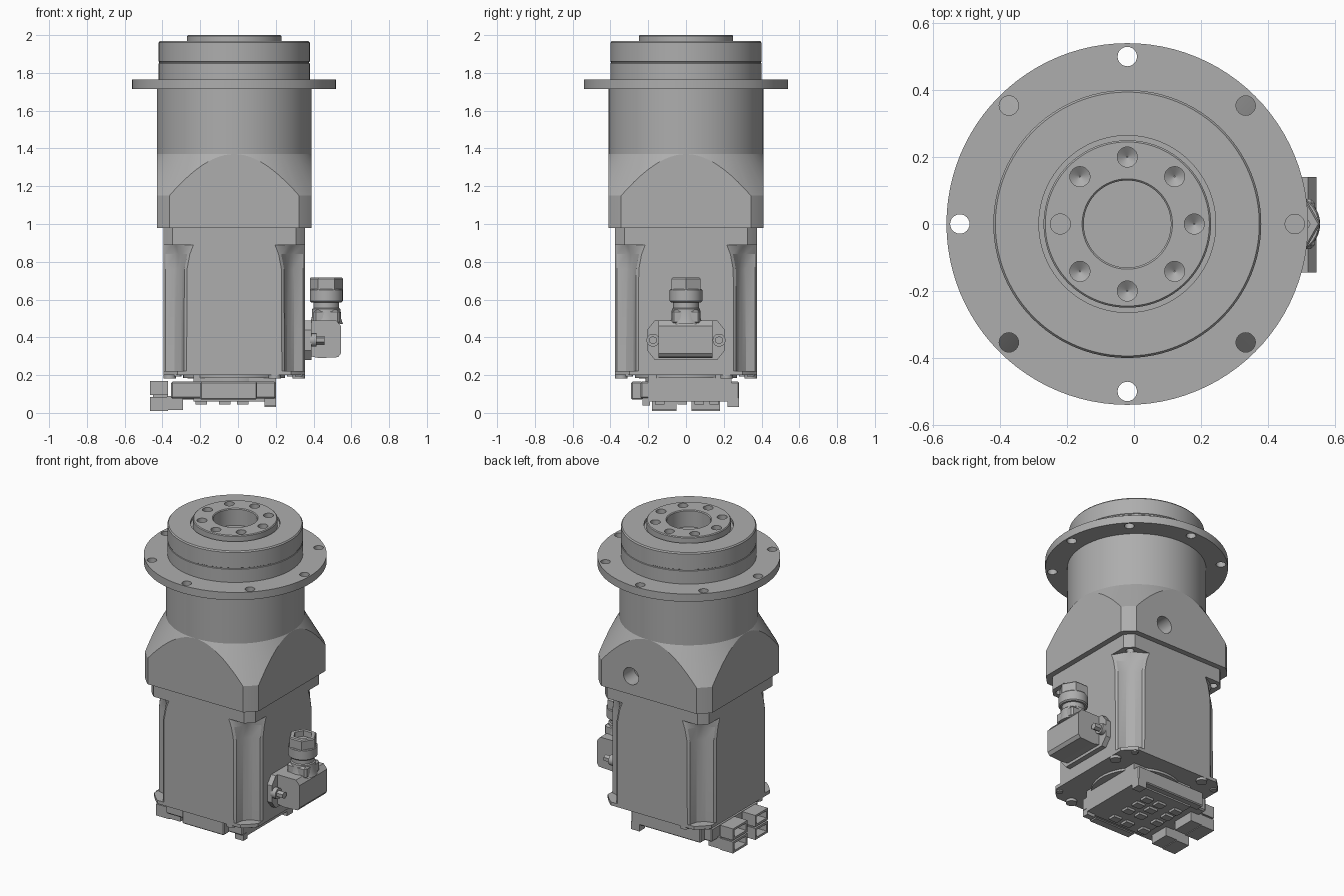
import bpy, bmesh, math
from mathutils import Matrix, Vector

old = bpy.data.objects.get("Cube")
if old:
    bpy.data.objects.remove(old, do_unlink=True)

AXIS = -0.02  # x of the main shaft
grey = bpy.data.materials.new("machined grey")
grey.use_nodes = True
grey.diffuse_color = (0.42, 0.42, 0.42, 1)
grey.node_tree.nodes["Principled BSDF"].inputs["Base Color"].default_value = grey.diffuse_color


def finish(name, bm):
    bmesh.ops.recalc_face_normals(bm, faces=bm.faces)
    mesh = bpy.data.meshes.new(name)
    bm.to_mesh(mesh)
    bm.free()
    mesh.materials.append(grey)
    obj = bpy.data.objects.new(name, mesh)
    bpy.context.collection.objects.link(obj)
    return obj


def loft(name, rings):
    """Skin a stack of equal-length rings and cap both ends."""
    bm = bmesh.new()
    loops = [[bm.verts.new(p) for p in ring] for ring in rings]
    for a, b in zip(loops, loops[1:]):
        for i in range(len(a)):
            j = (i + 1) % len(a)
            bm.faces.new((a[i], a[j], b[j], b[i]))
    bm.faces.new(loops[0][::-1])
    bm.faces.new(loops[-1])
    return finish(name, bm)


def lathe(name, profile, x=AXIS, y=0.0, n=96, turn=0.0):
    """Revolve (radius, height) points about a vertical line."""
    steps = [turn + math.tau * i / n for i in range(n)]
    return loft(name, [[(x + r * math.cos(a), y + r * math.sin(a), z) for a in steps]
                       for r, z in profile])


def box(name, x, y, z, bevel=0.0):
    bm = bmesh.new()
    size = Matrix.Diagonal((x[1] - x[0], y[1] - y[0], z[1] - z[0], 1))
    mid = Vector((sum(x) / 2, sum(y) / 2, sum(z) / 2))
    bmesh.ops.create_cube(bm, size=1, matrix=Matrix.Translation(mid) @ size)
    if bevel:
        bmesh.ops.bevel(bm, geom=bm.edges[:], offset=bevel, segments=1, affect='EDGES')
    return finish(name, bm)


def boolean(obj, tools, operation='DIFFERENCE'):
    """Apply each tool to the object and discard the tool."""
    for tool in tools:
        mod = obj.modifiers.new("cut", 'BOOLEAN')
        mod.operation, mod.object, mod.solver = operation, tool, 'EXACT'
        bpy.context.view_layer.update()
        done = bpy.data.meshes.new_from_object(
            obj.evaluated_get(bpy.context.evaluated_depsgraph_get()))
        obj.modifiers.clear()
        obj.data = done
        bpy.data.objects.remove(tool, do_unlink=True)
    return obj


def rod(name, start, end, r, n=24):
    """Cylinder between two points."""
    a, b = Vector(start), Vector(end)
    turn = (b - a).to_track_quat('Z', 'Y').to_matrix().to_4x4()
    bm = bmesh.new()
    bmesh.ops.create_cone(bm, cap_ends=True, segments=n, radius1=r, radius2=r,
                          depth=(b - a).length, matrix=Matrix.Translation((a + b) / 2) @ turn)
    return finish(name, bm)


def around(count, radius, offset=0.0):
    for i in range(count):
        a = math.tau * i / count + offset
        yield AXIS + radius * math.cos(a), radius * math.sin(a)


def square(half, z):
    return box("square", (AXIS - half, AXIS + half), (-half, half), z)


# Output stage with bore and blind bolt holes
output = lathe("output_stage", [(.4, 1.76), (.4, 1.85), (.397, 1.853), (.397, 1.858), (.4, 1.86),
                                (.4, 1.96), (.394, 1.968), (.264, 1.968), (.264, 1.95),
                                (.25, 1.95), (.25, 1.995), (.245, 2), (.135, 2), (.13, 1.995),
                                (.13, 1.89)])
drills = []
for i, (x, y) in enumerate(around(8, .2)):
    tip = .03 if i == 4 else .002
    drills.append(lathe("drill", [(.03, 2.02), (.03, 1.94), (tip, 1.92)], x, y, 24))
boolean(output, drills)

# Mounting flange with through holes
flange = lathe("mounting_flange", [(.54, 1.715), (.54, 1.765)])
boolean(flange, [rod("drill", (x, y, 1.6), (x, y, 1.9), .029) for x, y in around(8, .5)])

# Gearbox: round barrel, then cone trimmed by a square
lathe("gearbox_barrel", [(.41, 1.365), (.41, 1.72)])
gearbox = lathe("gearbox_housing", [(.535, .98), (.535, 1.15), (.409, 1.372)])
boolean(gearbox, [square(.41, (.9, 1.5))], 'INTERSECT')
boolean(gearbox, [rod("drill", (.11, .3, 1.1), (.11, .5, 1.1), .055, 32)])

# Motor flange with corner holes
motor_flange = lathe("motor_flange", [(.497, .89), (.497, .98)])
boolean(motor_flange, [square(.375, (.8, 1.1))], 'INTERSECT')
boolean(motor_flange, [rod("drill", (x, y, .87), (x, y, .94), .024)
                       for x, y in around(4, .455, math.pi / 4)])


# Motor body with scooped corners that widen near the top
def motor_ring(z, pad, deep):
    quarter = [(.375, -pad), (.375, pad), (.365, pad + .014), (deep + .02, deep - .018),
               (deep, deep), (deep - .018, deep + .02), (pad + .014, .365)]
    ring = []
    for k in range(4):
        c, s = round(math.cos(k * math.pi / 2)), round(math.sin(k * math.pi / 2))
        ring += [(AXIS + c * x - s * y, s * x + c * y, z) for x, y in quarter]
    return ring


loft("motor_body", [motor_ring(z, pad, deep) for z, pad, deep in
                    [(.22, .252, .297), (.76, .25, .295), (.84, .235, .295), (.892, .215, .31)]])

# End plate, its screws and the round boss
end_plate = lathe("end_plate", [(.48, .2), (.48, .222)])
boolean(end_plate, [square(.375, (.1, .3))], 'INTERSECT')
for k in range(4):
    a = k * math.pi / 2
    for u, v in ((.342, .215), (.342, -.3)):
        x = AXIS + u * math.cos(a) - v * math.sin(a)
        y = u * math.sin(a) + v * math.cos(a)
        if v > 0:
            rod("end_plate_screw", (x, y, .183), (x, y, .235), .033)
        else:
            rod("end_plate_rivet", (x, y, .192), (x, y, .21), .02)
lathe("end_boss", [(.215, .15), (.215, .185), (.27, .185), (.27, .205)])

# Electronics housing and the parts beneath it
box("electronics_housing", (-.355, .2), (-.24, .24), (.075, .165), .008)
box("electronics_side_left", (-.3, .2), (.22, .28), (.07, .165), .006)
box("electronics_side_right", (-.2, .1), (-.29, -.23), (.07, .165), .006)
box("electronics_cover", (-.235, .2), (-.2, .24), (.06, .2))
for x in (-.2, -.075, .02):
    for y in (-.14, -.02, .07, .15):
        box("terminal_block", (x - .025, x + .035), (y - .025, y + .025), (.045, .08))
box("corner_terminal_left", (.14, .2), (.22, .28), (.03, .08))
box("corner_terminal_right", (.14, .2), (-.23, -.19), (.04, .08))

# Two stacks of open plug sockets
for y in ((-.18, -.05), (.03, .18)):
    box("plug_base", (-.375, -.29), y, (.015, .09))
    for z in ((.01, .085), (.095, .17)):
        socket = box("plug_socket", (-.465, -.37), y, z)
        boolean(socket, [box("cutter", (-.5, -.39), (y[0] + .014, y[1] - .014),
                             (z[0] + .014, z[1] - .014))])
    box("plug_web", (-.45, -.37), (y[0] + .01, y[1] - .01), (.08, .1))

# Cable connector: lug plate, screws, elbow, neck and nut
outline = [(-.205, .33), (-.165, .28), (.165, .28), (.205, .33),
           (.205, .44), (.165, .49), (-.165, .49), (-.205, .44)]
loft("connector_plate", [[(x, y, z) for y, z in outline] for x in (.345, .388)])
for y in (-.175, .175):
    rod("connector_screw", (.38, y, .385), (.415, y, .385), .034)
    rod("connector_screw_socket", (.41, y, .385), (.458, y, .385), .022, 6)
elbow = [(.38, .3), (.43, .29), (.53, .295), (.545, .315), (.545, .46), (.52, .49), (.38, .49)]
loft("connector_elbow", [[(x, y, z) for x, z in elbow] for y in (-.145, .14)])
lathe("connector_neck", [(.088, .47), (.078, .5), (.075, .55), (.068, .555), (.068, .6)], .468, 0, 32)
box("connector_neck_block", (.4, .54), (-.075, .075), (.47, .545), .012)
lathe("connector_nut_ring", [(.08, .585), (.087, .592), (.087, .65), (.083, .655)], .468, 0, 32)
lathe("connector_nut", [(.088, .65), (.088, .71), (.082, .717), (.058, .717), (.058, .68)],
      .468, 0, 6)

# Smooth the curved walls, keep hard edges
for obj in bpy.context.scene.objects:
    obj.select_set(obj.type == 'MESH')
    if obj.type == 'MESH':
        bpy.context.view_layer.objects.active = obj
bpy.ops.object.shade_smooth_by_angle(angle=math.radians(25))
